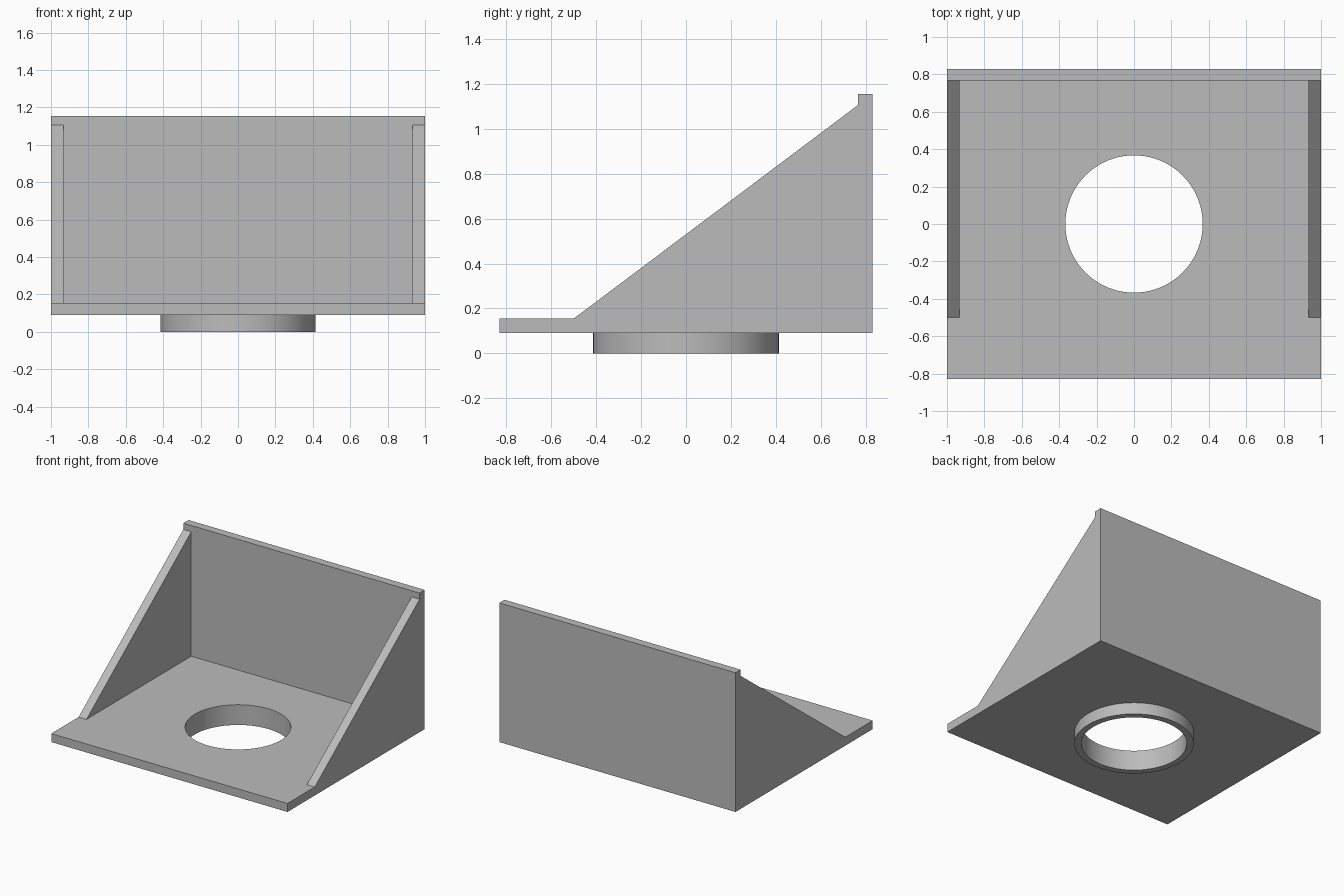
import bpy, bmesh, math

if "Cube" in bpy.data.objects:
    bpy.data.objects.remove(bpy.data.objects["Cube"])

HALF_W, HALF_D = 1.0, 0.83
Z_BASE, Z_PLATE, Z_GUSSET, Z_TOP = 0.09, 0.155, 1.107, 1.155
Y_TOE, Y_WALL, X_IN = -0.5, 0.767, 0.933
R_OUT, R_IN = 0.415, 0.367

grey = bpy.data.materials.new("light grey")
grey.diffuse_color = (0.5, 0.5, 0.5, 1)
grey.use_nodes = True
grey.node_tree.nodes["Principled BSDF"].inputs["Base Color"].default_value = grey.diffuse_color


def new_object(name, bm):
    bmesh.ops.recalc_face_normals(bm, faces=bm.faces)
    mesh = bpy.data.meshes.new(name)
    bm.to_mesh(mesh)
    bm.free()
    mesh.materials.append(grey)
    ob = bpy.data.objects.new(name, mesh)
    bpy.context.collection.objects.link(ob)
    return ob


def extrude_x(name, profile, half):
    """Side profile of (y, z) points extruded from -half to +half in x."""
    bm = bmesh.new()
    face = bm.faces.new([bm.verts.new((-half, y, z)) for y, z in profile])
    out = bmesh.ops.extrude_face_region(bm, geom=[face])
    moved = [v for v in out["geom"] if isinstance(v, bmesh.types.BMVert)]
    bmesh.ops.translate(bm, verts=moved, vec=(2 * half, 0, 0))
    return new_object(name, bm)


def cylinder(name, radius, z0, z1):
    bm = bmesh.new()
    bmesh.ops.create_cone(bm, cap_ends=True, segments=96, radius1=radius,
                          radius2=radius, depth=z1 - z0)
    bmesh.ops.translate(bm, verts=bm.verts, vec=(0, 0, (z0 + z1) / 2))
    return new_object(name, bm)


def combine(target, tool, operation):
    mod = target.modifiers.new(operation.lower(), 'BOOLEAN')
    mod.operation, mod.solver, mod.object = operation, 'EXACT', tool
    bpy.context.view_layer.objects.active = target
    bpy.ops.object.modifier_apply(modifier=mod.name)
    bpy.data.objects.remove(tool)


# Base plate, back wall and sloped sides share one side profile
bracket = extrude_x("bracket", [
    (-HALF_D, Z_BASE), (HALF_D, Z_BASE), (HALF_D, Z_TOP), (Y_WALL, Z_TOP),
    (Y_WALL, Z_GUSSET), (Y_TOE, Z_PLATE), (-HALF_D, Z_PLATE)], HALF_W)

# Hollow between the two side gussets
hollow = extrude_x("hollow_cutter", [
    (Y_TOE, Z_PLATE), (Y_WALL, Z_PLATE), (Y_WALL, 1.4), (Y_TOE, 1.4)], X_IN)
combine(bracket, hollow, 'DIFFERENCE')

# Round collar under the plate, then the bore through both
combine(bracket, cylinder("collar", R_OUT, 0, 0.12), 'UNION')
combine(bracket, cylinder("bore_cutter", R_IN, -0.1, 0.3), 'DIFFERENCE')

# Smooth the round walls, keep all other edges sharp
bpy.ops.object.select_all(action='DESELECT')
bracket.select_set(True)
bpy.context.view_layer.objects.active = bracket
bpy.ops.object.shade_smooth_by_angle(angle=math.radians(30))
